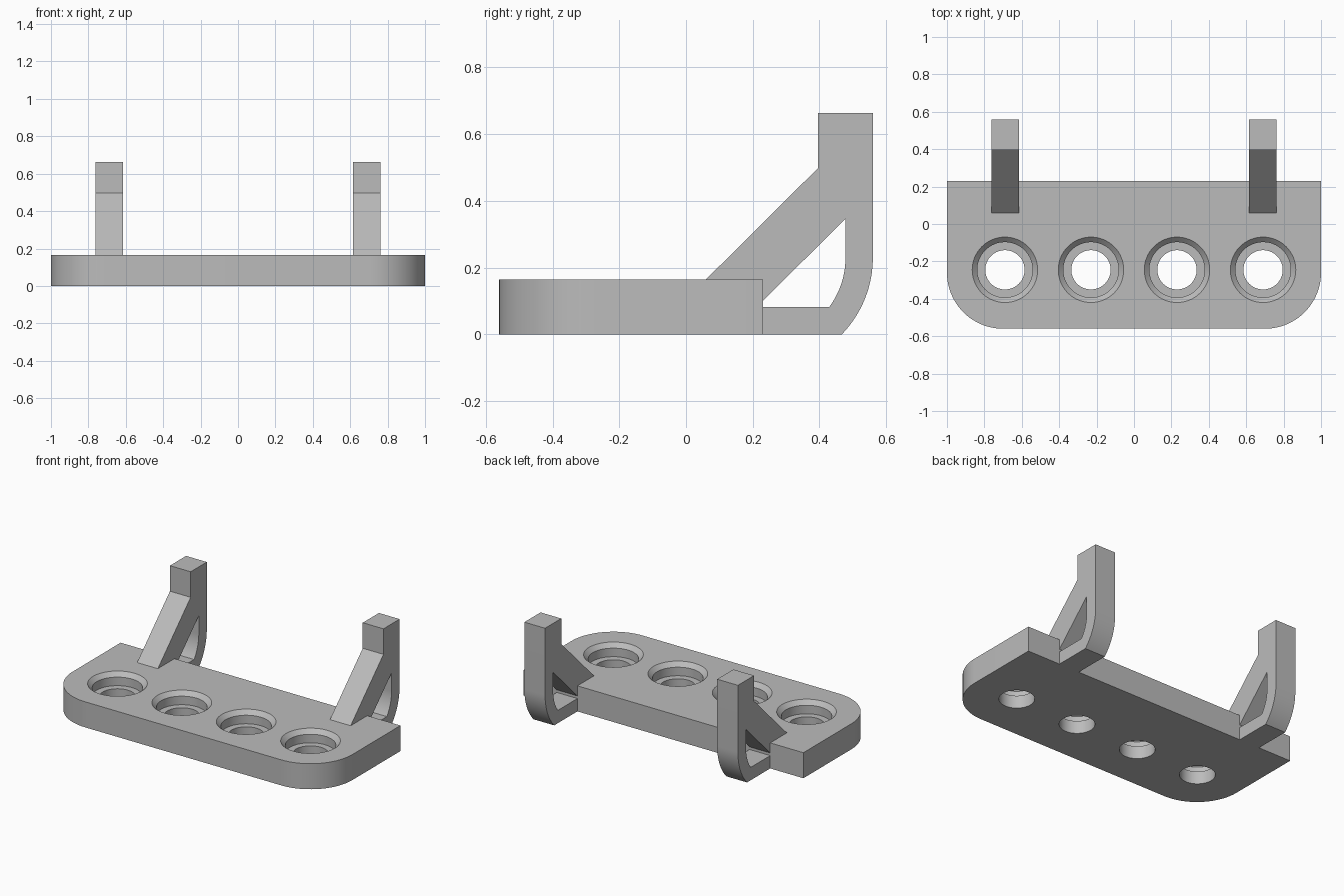
import bpy, bmesh
from math import sin, cos, asin, pi
from mathutils import Vector

if "Cube" in bpy.data.objects:
    bpy.data.objects.remove(bpy.data.objects["Cube"], do_unlink=True)

grey = bpy.data.materials.new("light_grey")
grey.use_nodes = True
colour = (0.5, 0.5, 0.5, 1)
grey.diffuse_color = colour
grey.node_tree.nodes["Principled BSDF"].inputs["Base Color"].default_value = colour


def arc(cx, cy, r, start, end, steps):
    return [(cx + r * cos(start + (end - start) * i / steps),
             cy + r * sin(start + (end - start) * i / steps)) for i in range(steps + 1)]


def make_object(name, bm):
    bmesh.ops.recalc_face_normals(bm, faces=bm.faces[:])
    mesh = bpy.data.meshes.new(name)
    bm.to_mesh(mesh)
    bm.free()
    mesh.materials.append(grey)
    obj = bpy.data.objects.new(name, mesh)
    bpy.context.collection.objects.link(obj)
    return obj


def extrude(name, points, offset):
    """Extrude a closed outline of 3D points along an offset."""
    bm = bmesh.new()
    face = bm.faces.new([bm.verts.new(p) for p in points])
    result = bmesh.ops.extrude_face_region(bm, geom=[face], use_keep_orig=True)
    moved = [v for v in result["geom"] if isinstance(v, bmesh.types.BMVert)]
    bmesh.ops.translate(bm, verts=moved, vec=Vector(offset))
    return make_object(name, bm)


def lathe(name, profile, cx, cy, sides=64):
    """Closed solid of stacked rings given as (radius, height)."""
    bm = bmesh.new()
    rings = [[bm.verts.new((x, y, z)) for x, y in arc(cx, cy, r, 0, 2 * pi, sides)[:-1]]
             for r, z in profile]
    for low, high in zip(rings, rings[1:]):
        for i in range(sides):
            j = (i + 1) % sides
            bm.faces.new((low[i], low[j], high[j], high[i]))
    bm.faces.new(rings[0])
    bm.faces.new(rings[-1])
    return make_object(name, bm)


def smooth(obj):
    bpy.ops.object.select_all(action="DESELECT")
    obj.select_set(True)
    bpy.context.view_layer.objects.active = obj
    bpy.ops.object.shade_smooth_by_angle(angle=pi / 6)


# Base plate with rounded front corners
top, back, front, corner = 0.165, 0.23, -0.56, 0.3
outline = [(1, back), (-1, back)]
outline += arc(corner - 1, front + corner, corner, pi, 1.5 * pi, 20)
outline += arc(1 - corner, front + corner, corner, 1.5 * pi, 2 * pi, 20)
plate = extrude("base_plate", [(x, y, 0) for x, y in outline], (0, 0, top))

# Four counterbored holes with chamfered rims
bore = [(0.105, -0.05), (0.105, 0.083), (0.148, 0.083), (0.148, top - 0.027),
        (0.175, top), (0.175, top + 0.05)]
for i in range(4):
    cutter = lathe("hole_cutter", bore, -0.69 + 0.46 * i, -0.245)
    mod = plate.modifiers.new("hole", "BOOLEAN")
    mod.operation = "DIFFERENCE"
    mod.solver = "EXACT"
    mod.object = cutter
    bpy.context.view_layer.objects.active = plate
    bpy.ops.object.modifier_apply(modifier=mod.name)
    bpy.data.objects.remove(cutter, do_unlink=True)
smooth(plate)

# Two hook brackets: diagonal strut, upright post and curved foot
outer, inner, foot = 0.33, 0.248, 0.083
side = [(0.06, top), (0.395, 0.498), (0.395, 0.663), (back + outer, 0.663)]
side += arc(back, back, outer, 0, -asin(back / outer), 16)
side += [(back, 0), (back, foot)]
side += arc(back, back, inner, -asin((back - foot) / inner), 0, 16)
side += [(back + inner, 0.347), (back, 0.1), (back, top)]
for name, x in (("left_bracket", 0.615), ("right_bracket", -0.763)):
    smooth(extrude(name, [(x, y, z) for y, z in side], (0.148, 0, 0)))
